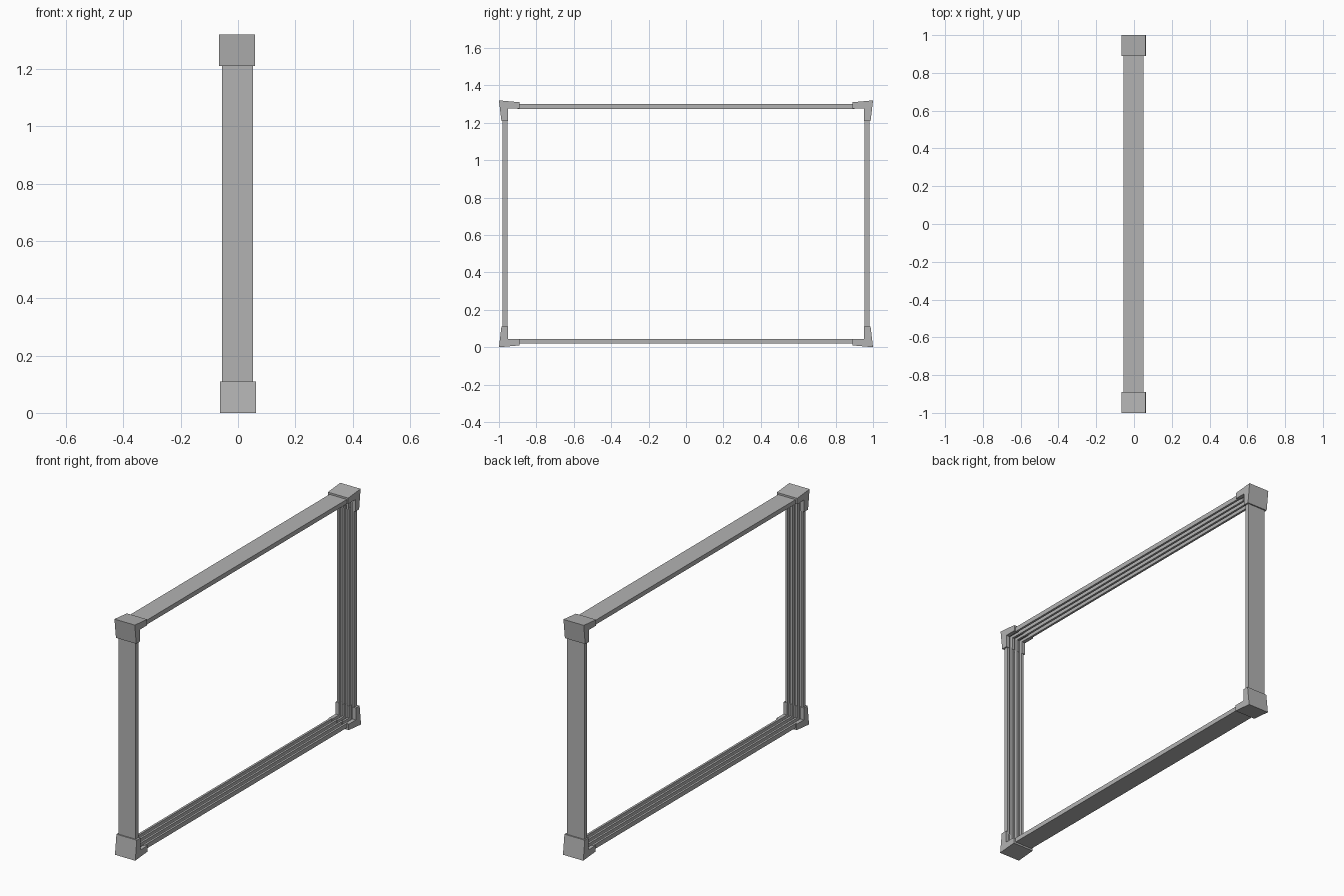
import bpy, bmesh
from mathutils import Vector

if "Cube" in bpy.data.objects:
    bpy.data.objects.remove(bpy.data.objects["Cube"])

metal = bpy.data.materials.new("grey_metal")
metal.use_nodes = True
metal.diffuse_color = (0.45, 0.45, 0.45, 1)
metal.node_tree.nodes["Principled BSDF"].inputs["Base Color"].default_value = (0.45, 0.45, 0.45, 1)

MID_Z = 0.66
SHIFT = -0.002


def prism(name, profile, start, end, place):
    """Extrude a closed profile; place maps (u, v, w) into model space."""
    bm = bmesh.new()
    base = bm.faces.new([bm.verts.new(place(u, v, start)) for u, v in profile])
    out = bmesh.ops.extrude_face_region(bm, geom=[base])
    move = Vector(place(0, 0, end)) - Vector(place(0, 0, start))
    verts = [g for g in out["geom"] if isinstance(g, bmesh.types.BMVert)]
    bmesh.ops.translate(bm, vec=move, verts=verts)
    bmesh.ops.recalc_face_normals(bm, faces=bm.faces)
    mesh = bpy.data.meshes.new(name)
    bm.to_mesh(mesh)
    bm.free()
    mesh.materials.append(metal)
    obj = bpy.data.objects.new(name, mesh)
    bpy.context.collection.objects.link(obj)
    return obj


def rail_profile(half, rib, groove, depth, floor):
    """Comb section: four ribs and three grooves, v grows towards the opening."""
    pts = [(-half, 0), (half, 0), (half, depth)]
    x = 1.5 * groove + rib
    for _ in range(3):
        pts += [(x, depth), (x, floor), (x - groove, floor), (x - groove, depth)]
        x -= groove + rib
    pts.append((-half, depth))
    pts[3:3] = []
    return [(u + SHIFT, v) for u, v in pts]


RIB, GROOVE = 0.012, 0.0195
HALF = 0.0535
# The outermost ribs end exactly on the rail sides
section = rail_profile(HALF, RIB, GROOVE, 0.025, 0.007)

# Rails: top, bottom, front and back, grooves facing the opening
for name, s in (("bottom_rail", -1), ("top_rail", 1)):
    prism(name, section, -0.9, 0.9, lambda u, v, w: (u, w, MID_Z + s * (0.64 - v)))
for name, s in (("front_rail", -1), ("back_rail", 1)):
    prism(name, section, 0.1, 1.22, lambda u, v, w: (u, s * (0.98 - v), w))

# Corner brackets: flared L shapes, distances measured inwards from the outer corner
wall_L = [(0, 0), (0.11, 0.01), (0.11, 0.043), (0.047, 0.043), (0.047, 0.11), (0.013, 0.11)]
floor_L = [(0, 0), (0.11, 0.01), (0.11, 0.028), (0.028, 0.028), (0.028, 0.11), (0.013, 0.11)]


def corner(name, sy, sz):
    cx = -0.003 if sz > 0 else 0

    def place(u, v, w):
        return (cx + w, sy * (1 - u), MID_Z + sz * (MID_Z - v))

    parts = [prism(name, floor_L, -0.05, 0.05, place)]
    inner = GROOVE / 2 + GROOVE + RIB
    spans = [(-0.063, -inner), (inner, 0.063)]
    spans += [(s * (GROOVE + RIB) / 2 - RIB / 2 + 0, s * (GROOVE + RIB) / 2 + RIB / 2) for s in (-1, 1)]
    for i, (a, b) in enumerate(spans):
        parts.append(prism(f"{name}_rib_{i + 1}", wall_L, a, b, place))
    # Join the ribs into the bracket
    bm = bmesh.new()
    for p in parts:
        bm.from_mesh(p.data)
    bm.to_mesh(parts[0].data)
    bm.free()
    for p in parts[1:]:
        bpy.data.objects.remove(p)


for depth_name, sy in (("front", -1), ("back", 1)):
    for height_name, sz in (("bottom", -1), ("top", 1)):
        corner(f"{depth_name}_{height_name}_corner", sy, sz)
